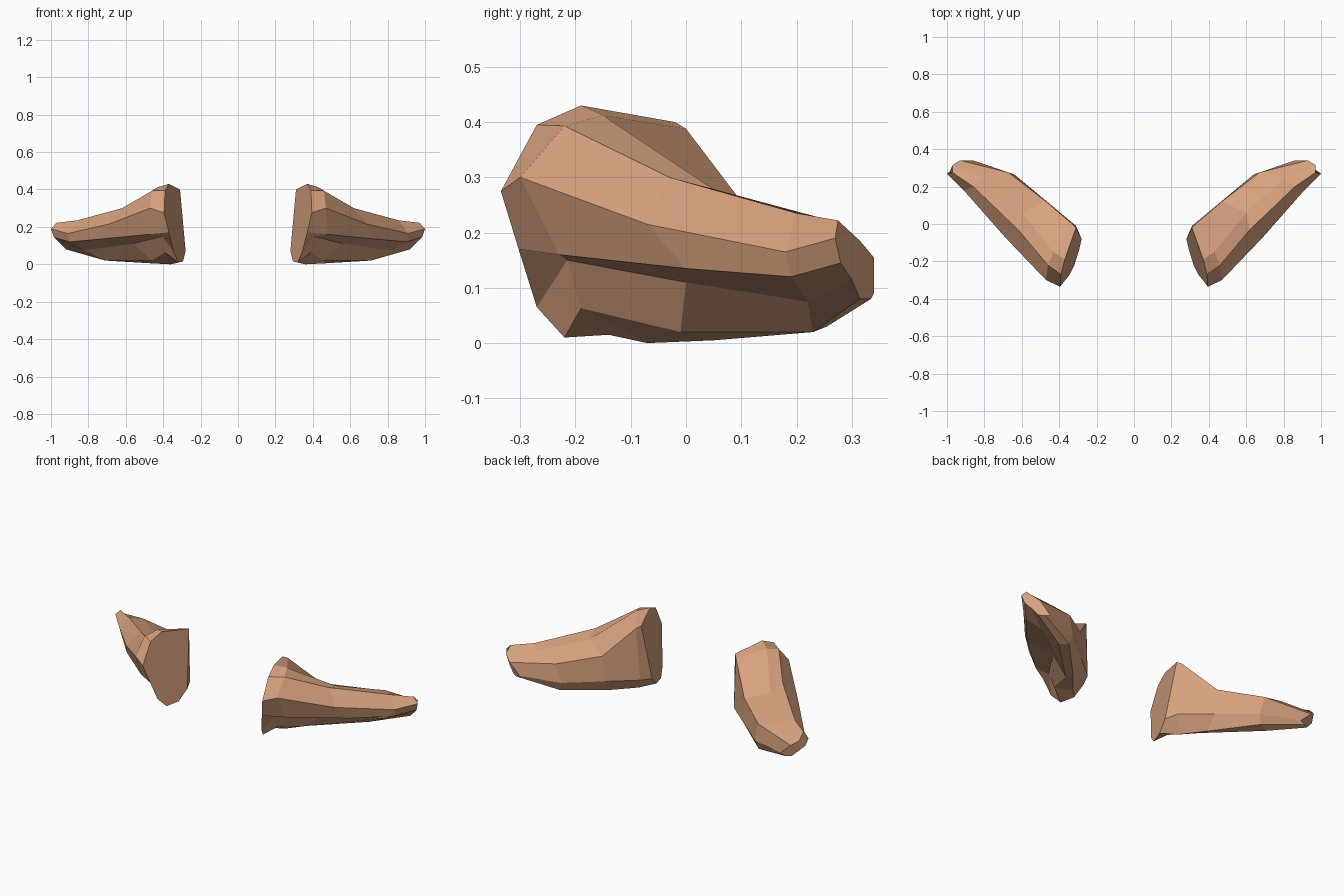
import bpy, bmesh

skin = bpy.data.materials.new("tan")
skin.diffuse_color = (0.68, 0.36, 0.21, 1)

# cross-sections from the flat inner cap to the outer tip; each runs
# front ridge, upper ridge, crest, back top, back low, base, base front, recess, lip
cap = [(.395, -.335, .275), (.39, -.27, .395), (.37, -.19, .43), (.31, -.02, .40),
       (.28, -.08, .07), (.294, -.14, .015), (.319, -.22, .01), (.343, -.27, .065),
       (.37, -.303, .17)]
collar = [(.47, -.30, .30), (.46, -.22, .393), (.43, -.15, .412), (.33, .0, .388),
          (.31, -.01, .08), (.36, -.07, 0), (.39, -.19, .063), (.405, -.215, .15),
          (.48, -.23, .16)]
middle = [(.69, -.07, .215), (.62, -.03, .30), (.60, .06, .272), (.47, .12, .23),
          (.46, .115, .08), (.46, .05, .005), (.46, -.01, .02), (.56, .0, .11),
          (.735, .0, .135)]
toe = [(.91, .18, .165), (.86, .20, .235), (.80, .25, .225), (.67, .275, .19),
       (.64, .265, .08), (.66, .255, .03), (.71, .23, .02), (.82, .22, .075),
       (.90, .19, .12)]
tip = [(1, .27, .19), (.97, .275, .222), (.97, .315, .185), (.93, .34, .155),
       (.86, .34, .09), (.89, .335, .08), (.92, .315, .08), (.955, .30, .115),
       (.985, .28, .145)]


def build(name, side):
    """Loft the sections into one closed, flat-faced body."""
    bm = bmesh.new()
    rings = [[bm.verts.new((x * side, y, z)) for x, y, z in sec]
             for sec in (cap, collar, middle, toe, tip)]
    n = len(cap)
    for a, b in zip(rings, rings[1:]):
        for i in range(n):
            j = (i + 1) % n
            bm.faces.new((a[i], a[j], b[j], b[i]))
    bm.faces.new(rings[0])
    bm.faces.new(rings[-1])
    bmesh.ops.recalc_face_normals(bm, faces=bm.faces)
    mesh = bpy.data.meshes.new(name)
    bm.to_mesh(mesh)
    bm.free()
    mesh.materials.append(skin)
    bpy.context.collection.objects.link(bpy.data.objects.new(name, mesh))


build("right_foot", 1)
build("left_foot", -1)
